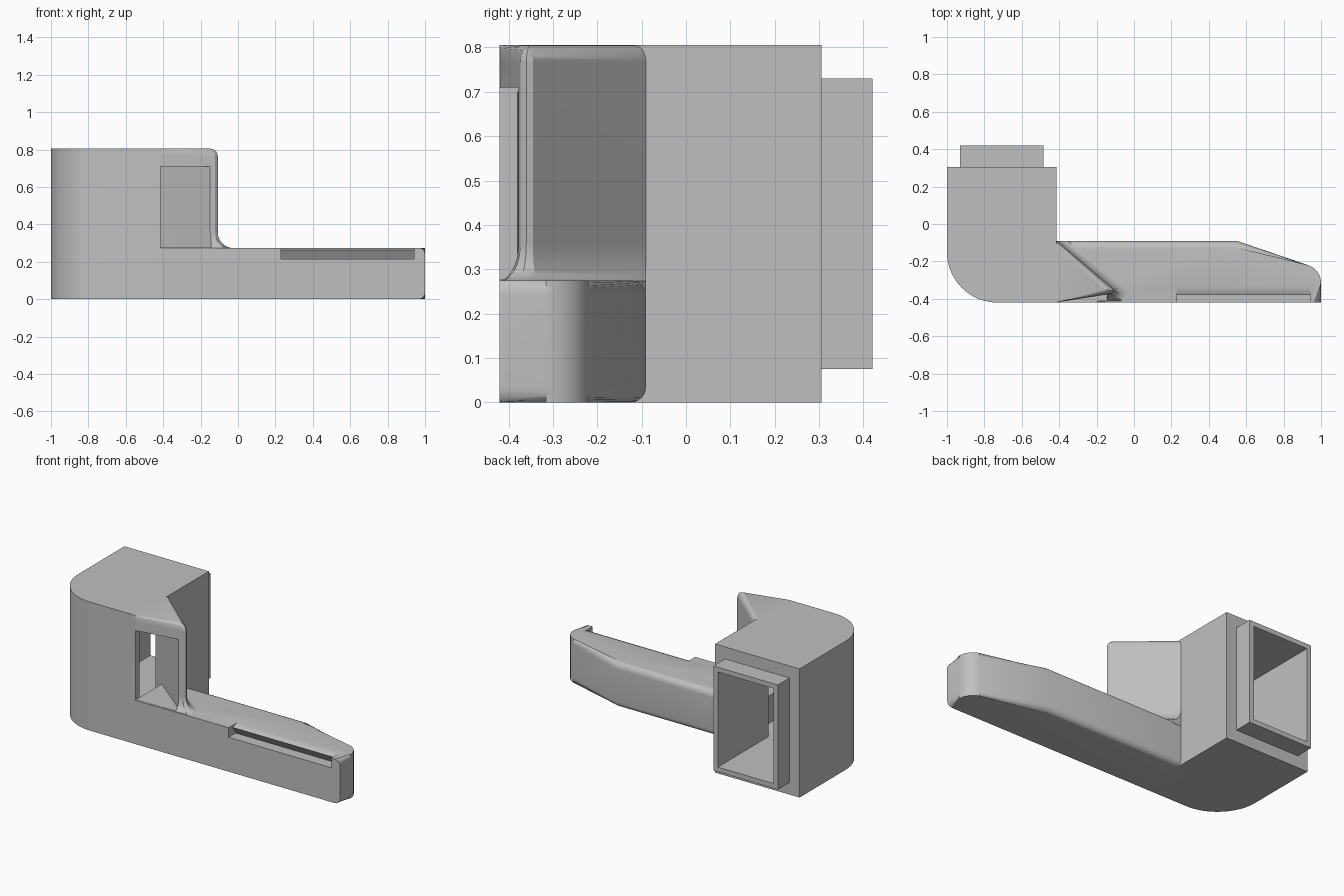
import bpy, bmesh, math

if "Cube" in bpy.data.objects:
    bpy.data.objects.remove(bpy.data.objects["Cube"], do_unlink=True)

GREY = (0.53, 0.53, 0.53, 1)
grey = bpy.data.materials.new("light grey plastic")
grey.use_nodes = True
grey.diffuse_color = GREY
grey.node_tree.nodes["Principled BSDF"].inputs["Base Color"].default_value = GREY

FRONT = -0.42


def finish(name, bm):
    bmesh.ops.recalc_face_normals(bm, faces=bm.faces)
    mesh = bpy.data.meshes.new(name)
    bm.to_mesh(mesh)
    bm.free()
    mesh.materials.append(grey)
    obj = bpy.data.objects.new(name, mesh)
    bpy.context.collection.objects.link(obj)
    return obj


def loft(rings):
    """Closed solid through rings of equal point count."""
    bm = bmesh.new()
    loops = [[bm.verts.new(p) for p in ring] for ring in rings]
    for low, high in zip(loops, loops[1:]):
        for i in range(len(low)):
            j = (i + 1) % len(low)
            bm.faces.new((low[i], low[j], high[j], high[i]))
    bm.faces.new(loops[0])
    bm.faces.new(loops[-1])
    return bm


def prism(plan, z0, z1):
    return loft([[(x, y, z) for x, y in plan] for z in (z0, z1)])


def arc(cx, cy, r, a0, a1, n=16):
    angles = [math.radians(a0 + (a1 - a0) * i / n) for i in range(n + 1)]
    return [(cx + r * math.cos(a), cy + r * math.sin(a)) for a in angles]


def box(x0, x1, y0, y1):
    return [(x0, y0), (x1, y0), (x1, y1), (x0, y1)]


# Main housing with a rounded outer front corner
body = finish("duct_housing", prism(
    arc(-0.73, FRONT + 0.27, 0.27, 180, 270)
    + [(-0.415, FRONT), (-0.415, 0.305), (-1, 0.305)], 0, 0.805))

# Rectangular connector at the back
spigot = finish("rear_connector", prism(box(-0.93, -0.485, 0.29, 0.42), 0.075, 0.73))

# Wedge-shaped outlet: flared foot, rounded top; each corner has a flare direction
corners = [((-0.415, -0.09), (0.06, 0)), ((-0.113, -0.345), (0.085, 0.01)),
           ((-0.108, -0.36), (0.085, -0.02)), ((-0.122, -0.373), (0.07, -0.047)),
           ((-0.42, FRONT), (0, 0)), ((-0.5, FRONT), (0, 0)), ((-0.5, -0.09), (0, 0))]
steps = [math.radians(90 * i / 8) for i in range(9)]
levels = [(0.25, 1)]
levels += [(0.273 + 0.085 * (1 - math.cos(a)), 1 - math.sin(a)) for a in steps]
levels += [(0.765 + 0.04 * math.sin(a), -0.5 * (1 - math.cos(a))) for a in steps]
wedge = finish("front_outlet", loft(
    [[(x + dx * k, y + dy * k, z) for (x, y), (dx, dy) in corners] for z, k in levels]))

# Long arm, rounded along its back and tip
bm = prism([(-0.5, FRONT), (1, FRONT)] + arc(0.9, -0.315, 0.1, 0, 70, 8)
           + [(0.55, -0.09), (-0.5, -0.09)], 0, 0.275)
rim = [e for e in bm.edges
       if abs(e.verts[0].co.z - e.verts[1].co.z) < 0.01
       and max(v.co.y for v in e.verts) > FRONT + 0.01
       and max(v.co.x for v in e.verts) > -0.4]
bmesh.ops.bevel(bm, geom=rim, offset=0.035, segments=6, profile=0.5, affect='EDGES')
arm = finish("side_arm", bm)

# Cutters: air passage, outlet window, undercut slot in the arm
passage = finish("passage_cutter", prism(
    arc(-0.7, -0.18, 0.2, 180, 270)
    + [(-0.415, -0.38), (-0.415, -0.16), (-0.515, -0.08), (-0.515, 0.45), (-0.9, 0.45)],
    0.105, 0.7))
window = finish("window_cutter", prism(
    [(-0.415, -0.5), (-0.145, -0.5), (-0.145, -0.38), (-0.415, -0.16)], 0.277, 0.71))
window_link = finish("window_link_cutter", prism(box(-0.46, -0.405, -0.37, -0.17), 0.277, 0.7))
slot_profile = [(-0.46, 0.215), (-0.35, 0.215), (-0.38, 0.262), (-0.36, 0.271),
                (-0.335, 0.276), (-0.335, 0.32), (-0.46, 0.32)]
slot = finish("slot_cutter", loft(
    [[(x, y, z) for y, z in slot_profile] for x in (0.23, 0.94)]))

cuts = {body: [passage, window_link], spigot: [passage],
        wedge: [passage, window, window_link], arm: [passage, slot]}
for part, cutters in cuts.items():
    for cutter in cutters:
        mod = part.modifiers.new("cut", 'BOOLEAN')
        mod.operation = 'DIFFERENCE'
        mod.solver = 'EXACT'
        mod.object = cutter
    bpy.context.view_layer.objects.active = part
    bpy.ops.object.select_all(action='DESELECT')
    part.select_set(True)
    for mod in list(part.modifiers):
        bpy.ops.object.modifier_apply(modifier=mod.name)
    bpy.ops.object.shade_smooth_by_angle(angle=math.radians(30))

for cutter in (passage, window, window_link, slot):
    bpy.data.objects.remove(cutter, do_unlink=True)
